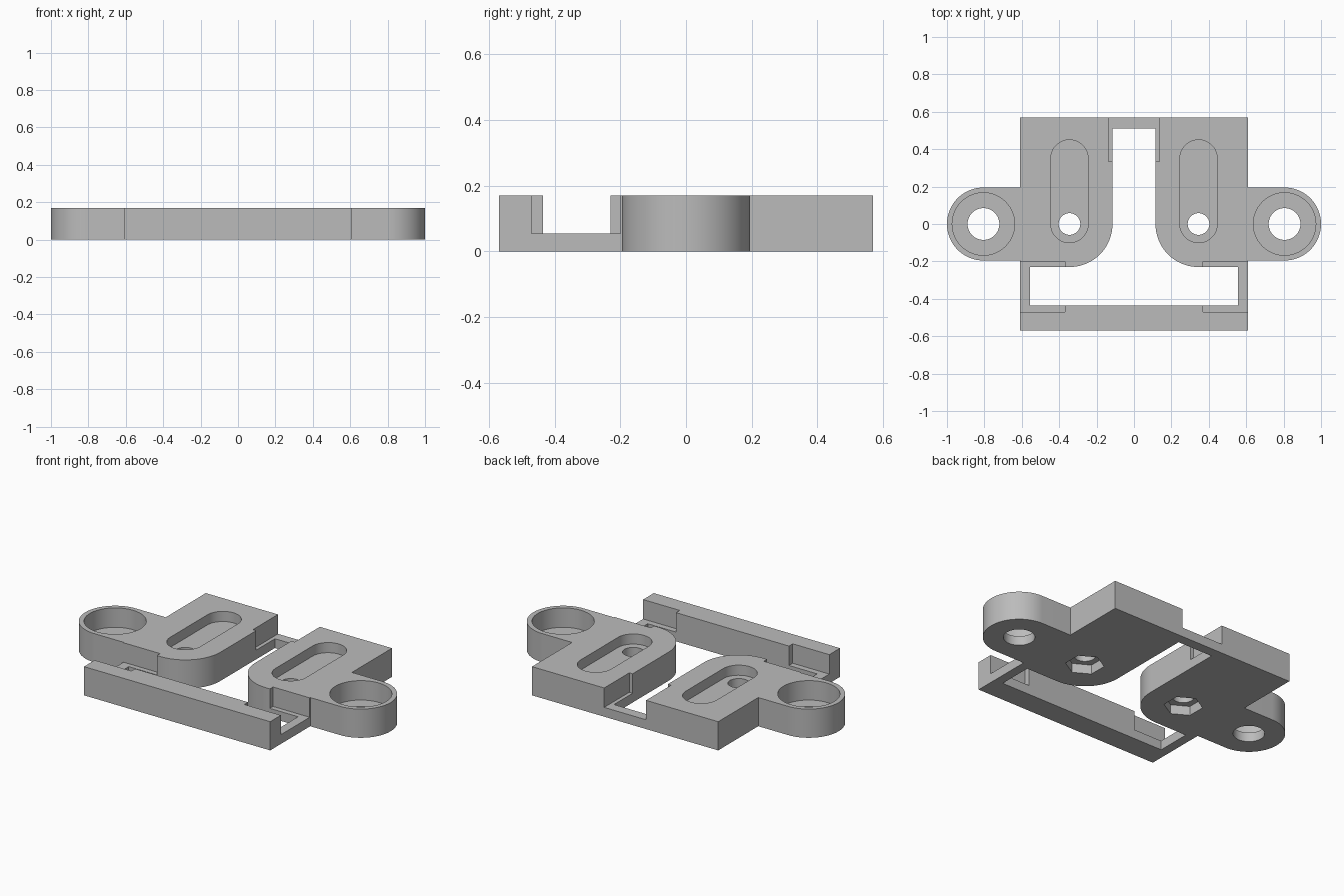
import bpy
import bmesh
from math import cos, sin, pi, radians

cube = bpy.data.objects.get("Cube")
if cube:
    bpy.data.objects.remove(cube, do_unlink=True)

HEIGHT = 0.17     # overall thickness
LEDGE = 0.055     # height of the thin floor left under every pocket
BOLT_X = 0.345    # bolt and slot centre line
EAR_X = 0.805     # mounting ear centre
OVER = 0.1        # how far cutters overshoot the body

grey = bpy.data.materials.new("mid_grey")
grey.use_nodes = True
grey.diffuse_color = (0.5, 0.5, 0.5, 1)
grey.node_tree.nodes["Principled BSDF"].inputs["Base Color"].default_value = (0.5, 0.5, 0.5, 1)


def arc(cx, cy, r, start, end, steps=24):
    angles = [radians(start + (end - start) * i / steps) for i in range(steps + 1)]
    return [(cx + r * cos(a), cy + r * sin(a)) for a in angles]


def circle(cx, cy, r, sides=64, turn=0.0):
    return [(cx + r * cos(turn + 2 * pi * i / sides), cy + r * sin(turn + 2 * pi * i / sides))
            for i in range(sides)]


def rect(x0, x1, y0, y1):
    return [(x0, y0), (x1, y0), (x1, y1), (x0, y1)]


def mirrored(half):
    """Close a right-hand outline with its mirror image across x = 0."""
    return half + [(-x, y) for x, y in reversed(half)]


def prism(name, outline, z0, z1):
    bm = bmesh.new()
    base = bm.faces.new([bm.verts.new((x, y, z0)) for x, y in outline])
    top = bmesh.ops.extrude_face_region(bm, geom=[base])["geom"]
    bmesh.ops.translate(bm, vec=(0, 0, z1 - z0),
                        verts=[v for v in top if isinstance(v, bmesh.types.BMVert)])
    bmesh.ops.recalc_face_normals(bm, faces=bm.faces)
    mesh = bpy.data.meshes.new(name)
    bm.to_mesh(mesh)
    bm.free()
    obj = bpy.data.objects.new(name, mesh)
    bpy.context.collection.objects.link(obj)
    return obj


def cut(body, outline, z0, z1):
    cutter = prism("cutter", outline, z0, z1)
    cutter.hide_render = True
    mod = body.modifiers.new("cut", "BOOLEAN")
    mod.operation = "DIFFERENCE"
    mod.solver = "EXACT"
    mod.object = cutter
    bpy.context.view_layer.objects.active = body
    bpy.ops.object.modifier_apply(modifier=mod.name)
    bpy.data.objects.remove(cutter, do_unlink=True)


# Plate with a rounded ear on each side
half_outline = [(0.61, -0.57), (0.61, -0.195)]
half_outline += arc(EAR_X, 0, 0.195, -90, 90, 48)
half_outline += [(0.61, 0.195), (0.61, 0.57)]
plate = prism("mounting_plate", mirrored(half_outline), 0, HEIGHT)
plate.data.materials.append(grey)

# Through opening: wide front window joined to the central slot by rounded corners
opening = [(0.555, -0.435), (0.555, -0.23)]
opening += arc(BOLT_X, 0, 0.23, 270, 180, 32) + [(0.115, 0.51)]
cut(plate, mirrored(opening), -OVER, HEIGHT + OVER)

# Lowered bridge at the back of the slot
cut(plate, rect(-0.137, 0.137, 0.335, 0.57 + OVER), LEDGE, HEIGHT + OVER)

for side in (-1, 1):
    # Lowered end of the front window
    x0, x1 = sorted((side * 0.37, side * (0.61 + OVER)))
    cut(plate, rect(x0, x1, -0.47, -0.2), LEDGE, HEIGHT + OVER)
    # Ear counterbore and hole
    cut(plate, circle(side * EAR_X, 0, 0.167), LEDGE, HEIGHT + OVER)
    cut(plate, circle(side * EAR_X, 0, 0.085), -OVER, HEIGHT)
    # Long rounded pocket, bolt hole and hexagonal nut recess
    pocket = arc(side * BOLT_X, 0, 0.1, 180, 360) + arc(side * BOLT_X, 0.35, 0.1, 0, 180)
    cut(plate, pocket, 0.11, HEIGHT + OVER)
    cut(plate, circle(side * BOLT_X, 0, 0.058, 48), -OVER, 0.14)
    cut(plate, circle(side * BOLT_X, 0, 0.105, 6, pi / 6), -OVER, LEDGE)

# Smooth the curved walls, keep the machined edges sharp
bpy.ops.object.select_all(action="DESELECT")
plate.select_set(True)
bpy.context.view_layer.objects.active = plate
bpy.ops.object.shade_smooth_by_angle(angle=radians(30))
